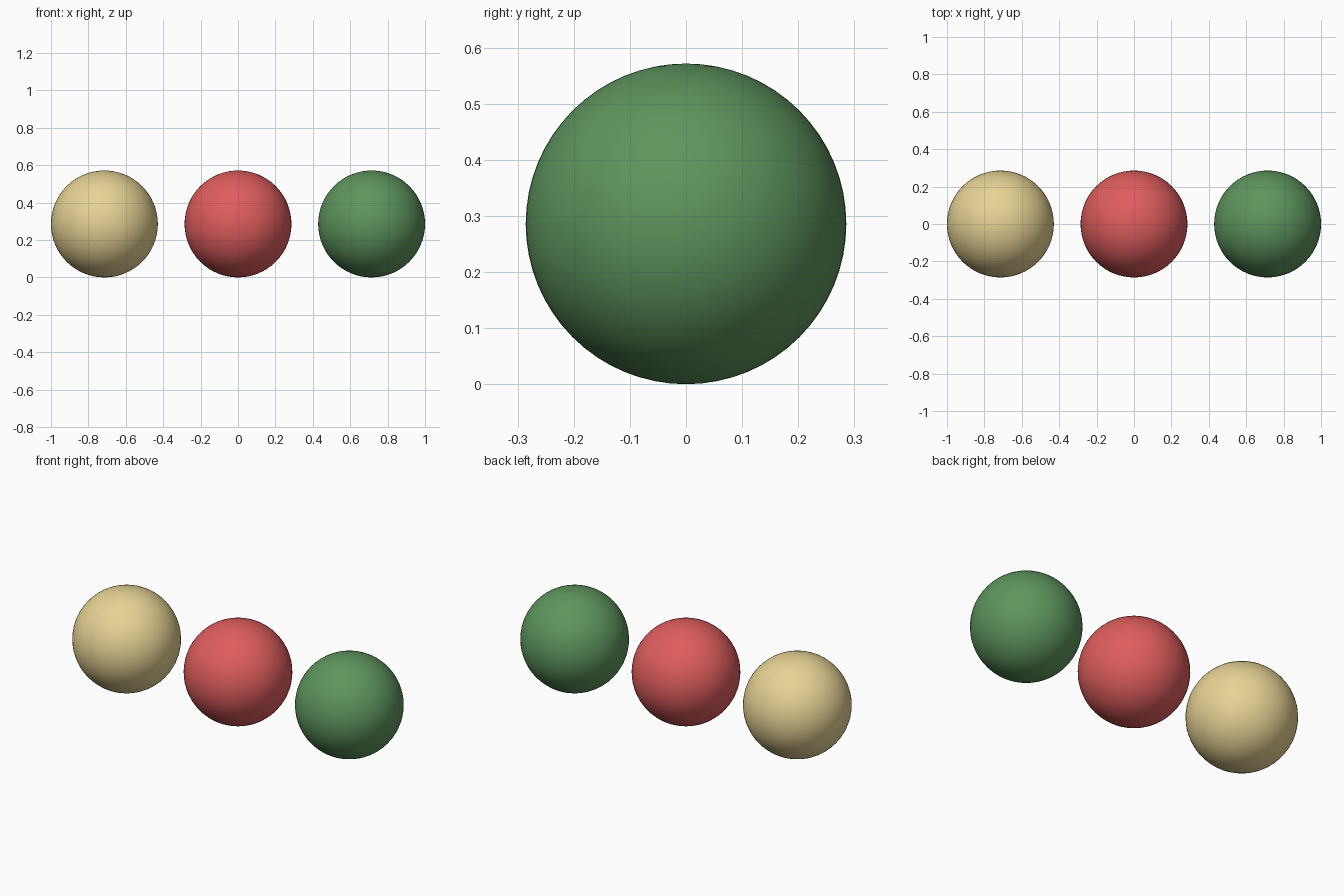
import bpy

if "Cube" in bpy.data.objects:
    bpy.data.objects.remove(bpy.data.objects["Cube"])

R = 2 / 7          # ball radius
GAP = 2.5 * R      # spacing between centres


def ball(name, x, color):
    bpy.ops.mesh.primitive_uv_sphere_add(segments=64, ring_count=32, radius=R,
                                         location=(x, 0, R))
    obj = bpy.context.object
    obj.name = name
    bpy.ops.object.shade_smooth()
    mat = bpy.data.materials.new(name + "_paint")
    mat.diffuse_color = (*color, 1)
    mat.use_nodes = True
    mat.node_tree.nodes["Principled BSDF"].inputs["Base Color"].default_value = mat.diffuse_color
    obj.data.materials.append(mat)


# Row of three coloured balls
ball("sand_ball", -GAP, (0.8, 0.65, 0.3))
ball("red_ball", 0, (0.74, 0.11, 0.11))
ball("green_ball", GAP, (0.11, 0.3, 0.11))
